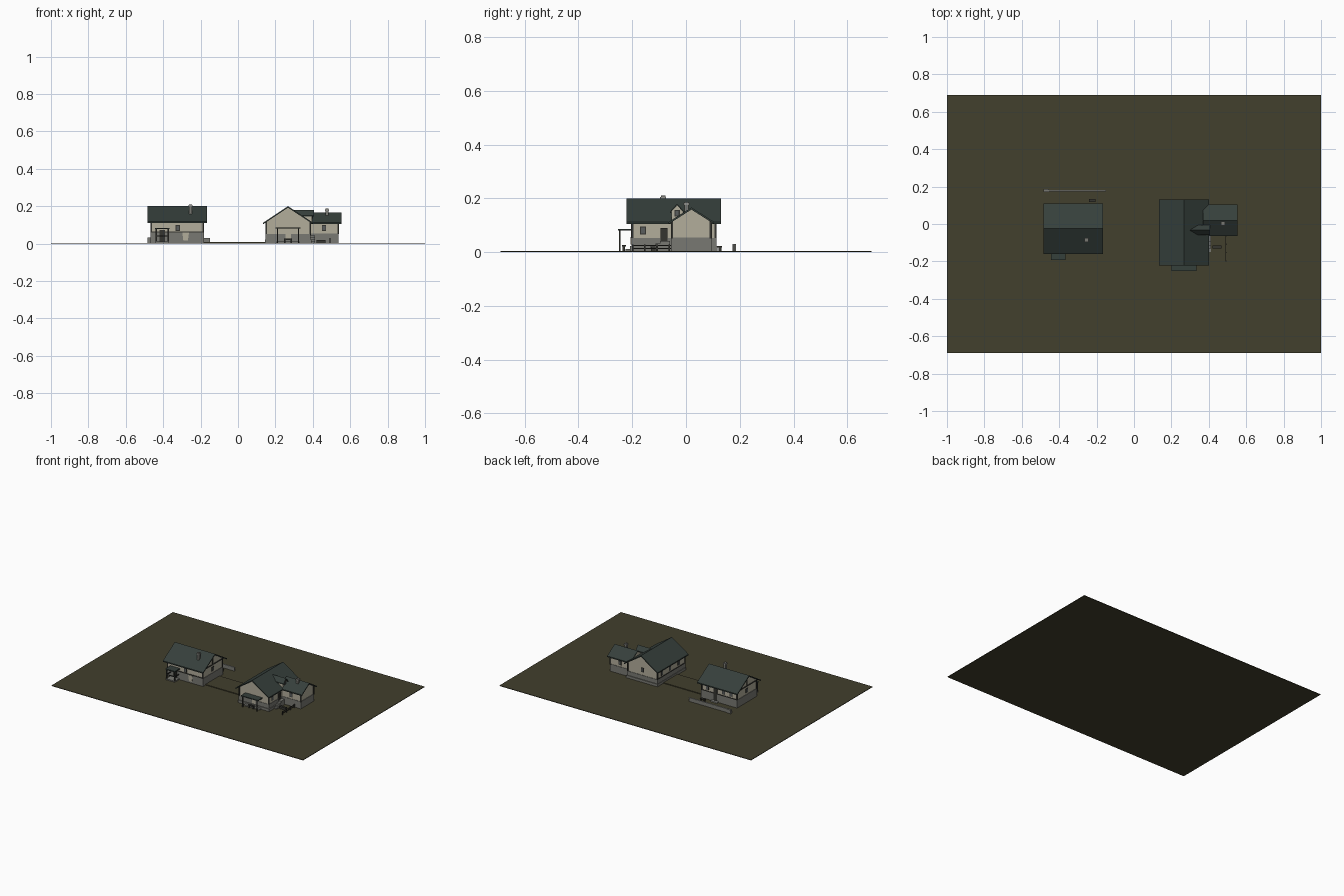
import bpy

if "Cube" in bpy.data.objects:
    bpy.data.objects.remove(bpy.data.objects["Cube"])

def mat(name, r, g, b):
    m = bpy.data.materials.new(name)
    m.diffuse_color = (r, g, b, 1)
    m.use_nodes = True
    m.node_tree.nodes["Principled BSDF"].inputs["Base Color"].default_value = m.diffuse_color
    return m

GRASS = mat("olive grass", 0.054, 0.050, 0.026)
ROOF = mat("slate green roof", 0.036, 0.050, 0.044)
PLASTER = mat("pale plaster", 0.45, 0.42, 0.33)
STONE = mat("grey stone", 0.19, 0.19, 0.17)
WOOD = mat("dark timber", 0.035, 0.035, 0.030)
GLASS = mat("window glass", 0.10, 0.11, 0.11)
PALE = mat("light stone", 0.30, 0.30, 0.28)

def make(name, verts, faces, m):
    me = bpy.data.meshes.new(name)
    me.from_pydata(verts, [], faces)
    me.materials.append(m)
    ob = bpy.data.objects.new(name, me)
    bpy.context.collection.objects.link(ob)
    return ob

def extrude(name, profile, a, b, axis, m):
    """Extrude a (side, z) profile along x or y from a to b."""
    n = len(profile)
    put = (lambda t, u, z: (t, u, z)) if axis == 'x' else (lambda t, u, z: (u, t, z))
    verts = [put(t, u, z) for t in (a, b) for u, z in profile]
    faces = [[i, (i + 1) % n, n + (i + 1) % n, n + i] for i in range(n)]
    faces += [list(range(n))[::-1], list(range(n, 2 * n))]
    if axis == 'y':
        faces = [f[::-1] for f in faces]
    # profiles run clockwise, so flip to face outward
    return make(name, verts, [f[::-1] for f in faces], m)

def box(name, x0, x1, y0, y1, z0, z1, m):
    return extrude(name, [(y0, z0), (y0, z1), (y1, z1), (y1, z0)], x0, x1, 'x', m)

def gable_roof(name, c, half, eave, ridge, a, b, axis, t=0.008):
    extrude(name, [(c - half, eave), (c, ridge), (c + half, eave), (c + half, eave - t),
                   (c, ridge - t), (c - half, eave - t)], a, b, axis, ROOF)

def gable_wall(name, c, w, half, eave, ridge, z0, a, b, axis, t=0.008):
    side = eave - t + (ridge - eave) * (half - w) / half
    extrude(name, [(c - w, z0), (c - w, side), (c, ridge - t), (c + w, side), (c + w, z0)],
            a, b, axis, PLASTER)

def window(name, axis, pos, c, z, w=0.022, h=0.03):
    """Framed window plate on a wall whose normal lies along the axis."""
    for part, d, g, m in (("frame", 0.003, 0, WOOD), ("pane", 0.004, 0.004, GLASS)):
        u, v, lo, hi = c - w / 2 + g, c + w / 2 - g, z - h / 2 + g, z + h / 2 - g
        if axis == 'x':
            box(name + "_" + part, pos - d, pos + d, u, v, lo, hi, m)
        else:
            box(name + "_" + part, u, v, pos - d, pos + d, lo, hi, m)

def chimney(name, x, y, z0, z1):
    box(name, x - 0.008, x + 0.008, y - 0.008, y + 0.008, z0, z1, STONE)
    box(name + "_cap", x - 0.011, x + 0.011, y - 0.011, y + 0.011, z1 - 0.012, z1 - 0.005, PALE)

def corner_posts(name, x0, x1, y0, y1, z0, z1, r=0.004):
    for i, x in enumerate((x0, x1)):
        for j, y in enumerate((y0, y1)):
            box(f"{name}_post_{i}{j}", x - r, x + r, y - r, y + r, z0, z1, WOOD)

# Ground and the raised yard between the houses
box("ground", -1, 1, -0.69, 0.69, 0, 0.004, GRASS)
box("raised_yard", -0.19, 0.16, -0.11, 0.05, 0.003, 0.009, GRASS)

# Left house: ridge runs along x
AX0, AX1, AY0, AY1 = -0.465, -0.185, -0.135, 0.085
gable_wall("left_house_wall", -0.025, 0.11, 0.135, 0.117, 0.2, 0.055, AX0, AX1, 'x')
box("left_house_stone_base", AX0 - 0.003, AX1 + 0.003, AY0 - 0.003, AY1 + 0.003, 0.003, 0.06, STONE)
gable_roof("left_house_roof", -0.025, 0.135, 0.117, 0.2, -0.485, -0.165, 'x')
corner_posts("left_house", AX0, AX1, AY0, AY1, 0.06, 0.122)
chimney("left_house_chimney", -0.253, -0.085, 0.12, 0.21)
window("left_house_front_window", 'y', AY0, -0.322, 0.083)
for x in (-0.42, -0.36, -0.23):
    window("left_house_back_window", 'y', AY1, x, 0.088)
for x in (AX0, AX1):
    window("left_house_gable_window", 'x', x, -0.025, 0.088)
    box("gable_tie_beam", x - 0.004, x + 0.004, AY0, AY1, 0.115, 0.122, WOOD)
    box("gable_king_post", x - 0.004, x + 0.004, -0.029, -0.021, 0.12, 0.19, WOOD)
for y in (AY0, AY1):
    box("left_house_sill_beam", AX0, AX1, y - 0.004, y + 0.004, 0.059, 0.064, WOOD)
# exposed plaster patch on the front base
extrude("plaster_patch", [(-0.292, 0.015), (-0.298, 0.058), (-0.262, 0.058), (-0.268, 0.015)],
        AY0 - 0.005, AY0, 'y', PLASTER)
box("left_house_back_door", -0.31, -0.28, AY1, AY1 + 0.005, 0.01, 0.1, WOOD)
box("left_house_back_step", -0.32, -0.27, AY1, 0.105, 0.003, 0.012, PALE)

# Left house porch
box("left_porch_floor", -0.44, -0.37, -0.19, AY0, 0.003, 0.012, STONE)
box("left_porch_roof", -0.443, -0.367, -0.193, AY0, 0.077, 0.084, ROOF)
for x in (-0.437, -0.373):
    box("left_porch_post", x - 0.003, x + 0.003, -0.188, -0.182, 0.01, 0.078, WOOD)
    box("left_porch_side_rail", x - 0.002, x + 0.002, -0.185, AY0, 0.038, 0.044, WOOD)
box("left_porch_front_rail", -0.437, -0.373, -0.188, -0.184, 0.038, 0.044, WOOD)
box("left_porch_door", -0.42, -0.39, AY0 - 0.006, AY0, 0.012, 0.072, WOOD)

# Low garden wall and bench behind the left house
box("garden_wall", -0.485, -0.15, 0.174, 0.182, 0.003, 0.028, STONE)
box("garden_wall_cap", -0.485, -0.15, 0.173, 0.183, 0.026, 0.03, PALE)
box("garden_wall_end", -0.485, -0.455, 0.172, 0.186, 0.003, 0.031, STONE)
box("back_bench_seat", -0.24, -0.205, 0.118, 0.134, 0.018, 0.023, WOOD)
for x in (-0.236, -0.209):
    box("back_bench_leg", x - 0.003, x + 0.003, 0.12, 0.132, 0.003, 0.018, WOOD)

# Right house: ridge runs along y
BX0, BX1, BY0, BY1 = 0.15, 0.385, -0.2, 0.11
gable_wall("right_house_wall", 0.2675, 0.1175, 0.1325, 0.112, 0.2, 0.045, BY0, BY1, 'y')
box("right_house_stone_base", BX0 - 0.003, BX1 + 0.003, BY0 - 0.003, BY1 + 0.003, 0.003, 0.052, STONE)
box("right_house_plinth", BX0 - 0.006, BX1 + 0.008, BY0 - 0.008, BY1 + 0.008, 0.003, 0.022, STONE)
gable_roof("right_house_roof", 0.2675, 0.1325, 0.112, 0.2, -0.222, 0.13, 'y')
corner_posts("right_house", BX0, BX1, BY0, BY1, 0.052, 0.115)
window("right_house_back_window", 'y', BY1, 0.2675, 0.09)
for y in (-0.13, -0.03, 0.06):
    window("right_house_left_window", 'x', BX0, y, 0.08)
window("right_house_side_window", 'x', BX1, -0.16, 0.08)
box("right_house_left_sill", BX0 - 0.004, BX0, BY0, BY1, 0.051, 0.056, WOOD)

# Side wing with its own gable towards +x
gable_wall("wing_wall", 0.02, 0.072, 0.085, 0.112, 0.166, 0.045, 0.37, 0.535, 'x')
box("wing_stone_base", 0.37, 0.538, -0.055, 0.095, 0.003, 0.055, STONE)
gable_roof("wing_roof", 0.02, 0.085, 0.112, 0.166, 0.37, 0.553, 'x')
chimney("wing_chimney", 0.475, 0.002, 0.13, 0.187)
for y in (-0.052, 0.092):
    box("wing_post", 0.531, 0.539, y - 0.004, y + 0.004, 0.05, 0.115, WOOD)
window("wing_front_window", 'y', -0.052, 0.46, 0.083)
window("wing_back_window", 'y', 0.092, 0.46, 0.083)

# Dormer on the right slope
gable_wall("dormer_wall", -0.033, 0.021, 0.027, 0.15, 0.18, 0.11, 0.33, 0.395, 'x', 0.006)
gable_roof("dormer_roof", -0.033, 0.027, 0.15, 0.18, 0.30, 0.405, 'x', 0.006)
window("dormer_window", 'x', 0.395, -0.033, 0.145, 0.02, 0.024)

# Side door with steps
box("side_door", BX1, BX1 + 0.006, -0.095, -0.068, 0.03, 0.09, WOOD)
for i in range(4):
    box("side_step", BX1, 0.412, -0.15 + i * 0.018, -0.06, 0.003, 0.012 + i * 0.01, STONE)

# Front porch of the right house
box("right_porch_roof", 0.2, 0.335, -0.252, BY0, 0.08, 0.086, ROOF)
box("right_porch_floor", 0.205, 0.33, -0.225, BY0, 0.003, 0.012, STONE)
for x in (0.211, 0.324):
    box("right_porch_post", x - 0.003, x + 0.003, -0.25, -0.244, 0.003, 0.081, WOOD)
box("right_plaster_patch", 0.255, 0.283, BY0 - 0.006, BY0, 0.028, 0.056, PLASTER)
box("front_bench_seat", 0.245, 0.29, -0.238, -0.224, 0.02, 0.026, WOOD)
for x in (0.25, 0.285):
    box("front_bench_leg", x - 0.003, x + 0.003, -0.236, -0.226, 0.003, 0.02, WOOD)

# Woodpile and rail fence on the right
box("woodpile", 0.42, 0.468, -0.13, -0.114, 0.003, 0.02, WOOD)
for z in (0.012, 0.022):
    box("fence_rail", 0.49, 0.493, -0.2, -0.055, z, z + 0.004, WOOD)
for i in range(4):
    y = -0.198 + i * 0.045
    box("fence_post", 0.489, 0.494, y - 0.003, y + 0.003, 0.003, 0.029, WOOD)
